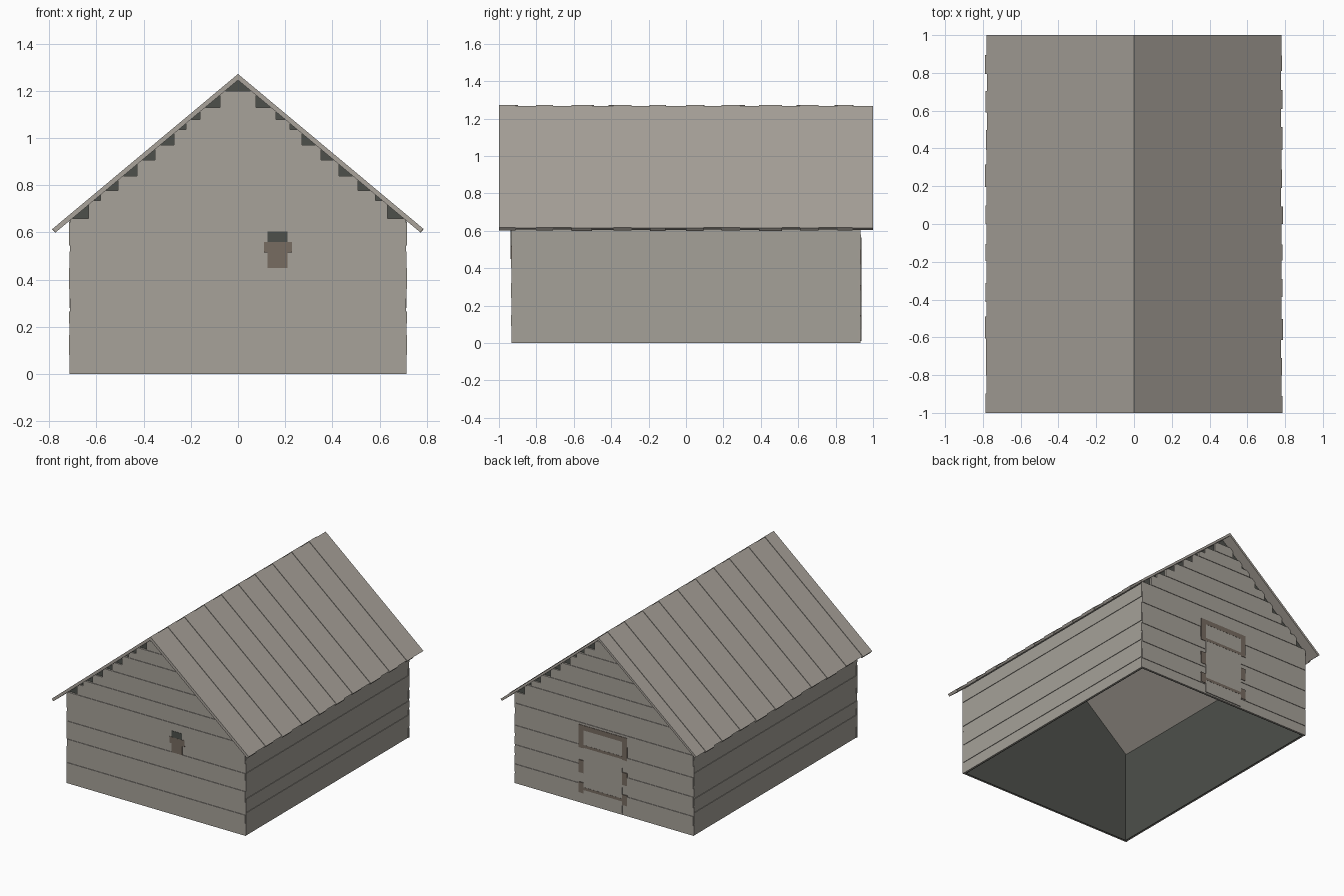
import bpy, bmesh, random

random.seed(4)
cube = bpy.data.objects.get("Cube")
if cube:
    bpy.data.objects.remove(cube, do_unlink=True)


def material(name, r, g, b):
    m = bpy.data.materials.new(name)
    m.use_nodes = True
    m.diffuse_color = (r, g, b, 1)
    m.node_tree.nodes["Principled BSDF"].inputs["Base Color"].default_value = (r, g, b, 1)
    return m


WALL = material("weathered grey wood", 0.385, 0.36, 0.32)
SIDE = material("side grey wood", 0.375, 0.355, 0.315)
ROOF = material("roof grey wood", 0.40, 0.37, 0.33)
DARK = material("dark interior", 0.075, 0.08, 0.07)
TRIM = material("brown trim", 0.185, 0.15, 0.12)

PEAK, SLOPE = 1.272, 0.835      # ridge height and roof pitch
UNDER = PEAK - 0.026            # ridge height of the roof underside


def build(name, mat, prisms):
    """One object from prisms: (xz profile, y start, y end)."""
    bm = bmesh.new()
    for profile, y0, y1 in prisms:
        face = bm.faces.new([bm.verts.new((x, y0, z)) for x, z in profile])
        ext = bmesh.ops.extrude_face_region(bm, geom=[face], use_keep_orig=True)
        new = [v for v in ext["geom"] if isinstance(v, bmesh.types.BMVert)]
        bmesh.ops.translate(bm, vec=(0, y1 - y0, 0), verts=new)
    bmesh.ops.recalc_face_normals(bm, faces=bm.faces)
    mesh = bpy.data.meshes.new(name)
    bm.to_mesh(mesh)
    bm.free()
    mesh.materials.append(mat)
    ob = bpy.data.objects.new(name, mesh)
    bpy.context.collection.objects.link(ob)
    return ob


def rect(x0, x1, z0, z1):
    return [(x0, z0), (x1, z0), (x1, z1), (x0, z1)]


def rows(edges):
    return list(zip(edges, edges[1:]))


# Dark inner shell, open below
W, L, T = 0.702, 0.922, 0.006
eave = UNDER - SLOPE * W
gable = [(-W, 0), (W, 0), (W, eave), (0, UNDER), (-W, eave)]
build("inner_shell", DARK, [
    (gable, -L, -L + T), (gable, L - T, L),
    (rect(W - T, W, 0, eave), -L, L), (rect(-W, -W + T, 0, eave), -L, L)])

# Gable wall boards: full width below, stepped under the roof
upper = [0.66, 0.735, 0.777, 0.84, 0.907, 0.97, 1.037, 1.08, 1.13, 1.2]
front_rows = [0, 0.09, 0.15, 0.24, 0.32, 0.4, 0.45, 0.52] + upper
back_rows = [0, 0.07, 0.14, 0.2, 0.28, 0.34, 0.42, 0.5, 0.58] + upper
for name, edges, side in (("front_boards", front_rows, -1), ("back_boards", back_rows, 1)):
    boards = []
    for i, (z0, z1) in enumerate(rows(edges)):
        proud = i % 2 * 0.004
        half = min(0.715 - proud, (UNDER - z1 + 0.018) / SLOPE)
        boards.append((rect(-half, half, z0, z1), side * L, side * (0.932 + proud)))
    build(name, WALL, boards)

# Long side wall boards
side_rows = [0, 0.08, 0.165, 0.215, 0.265, 0.36, 0.45, 0.545, 0.645]
for name, side in (("left_boards", 1), ("right_boards", -1)):
    boards = []
    for i, (z0, z1) in enumerate(rows(side_rows)):
        proud = i % 2 * 0.004
        end = 0.932 - proud / 2
        boards.append((rect(side * W, side * (0.712 + proud), z0, z1), -end, end))
    build(name, SIDE, boards)

# Roof planks running from ridge to eave
COUNT = 20
for name, side in (("left_roof_planks", 1), ("right_roof_planks", -1)):
    cuts = [-1 + 2 * i / COUNT + random.uniform(-0.015, 0.015) for i in range(COUNT + 1)]
    cuts[0], cuts[-1] = -1, 1
    planks = []
    for i, (y0, y1) in enumerate(rows(cuts)):
        drop = 0.005 * (i % 2)
        x = 0.788 - drop - random.uniform(0, 0.004)
        top = PEAK - drop
        tip = x - 0.013
        planks.append(([(0, top), (side * x, top - SLOPE * x),
                        (side * tip, UNDER - SLOPE * tip), (0, UNDER)], y0, y1))
    build(name, ROOF, planks)

# Small front window: dark opening above a brown shutter and cross rail
build("window_opening", DARK, [(rect(0.125, 0.21, 0.55, 0.605), -0.938, -0.93)])
build("window_trim", TRIM, [(rect(0.125, 0.21, 0.45, 0.56), -0.938, -0.93),
                            (rect(0.11, 0.23, 0.515, 0.56), -0.939, -0.93)])

# Back door: brown rails and post blocks around grey leaves
Y0, Y1 = 0.931, 0.939
trim = [(rect(-0.185, 0.2, z, z + h), Y0, Y1) for z, h in ((0.53, 0.035), (0.405, 0.02), (0.1, 0.02))]
for x in (-0.185, 0.16):
    for z0, z1 in ((0.4, 0.565), (0.22, 0.31), (0.075, 0.15)):
        trim.append((rect(x, x + 0.04, z0, z1), Y0, Y1))
build("door_trim", TRIM, trim)
build("door_leaf", WALL, [(rect(-0.145, 0.16, z0, z1), Y0, 0.938)
                          for z0, z1 in ((0.01, 0.1), (0.12, 0.405), (0.425, 0.53))])
